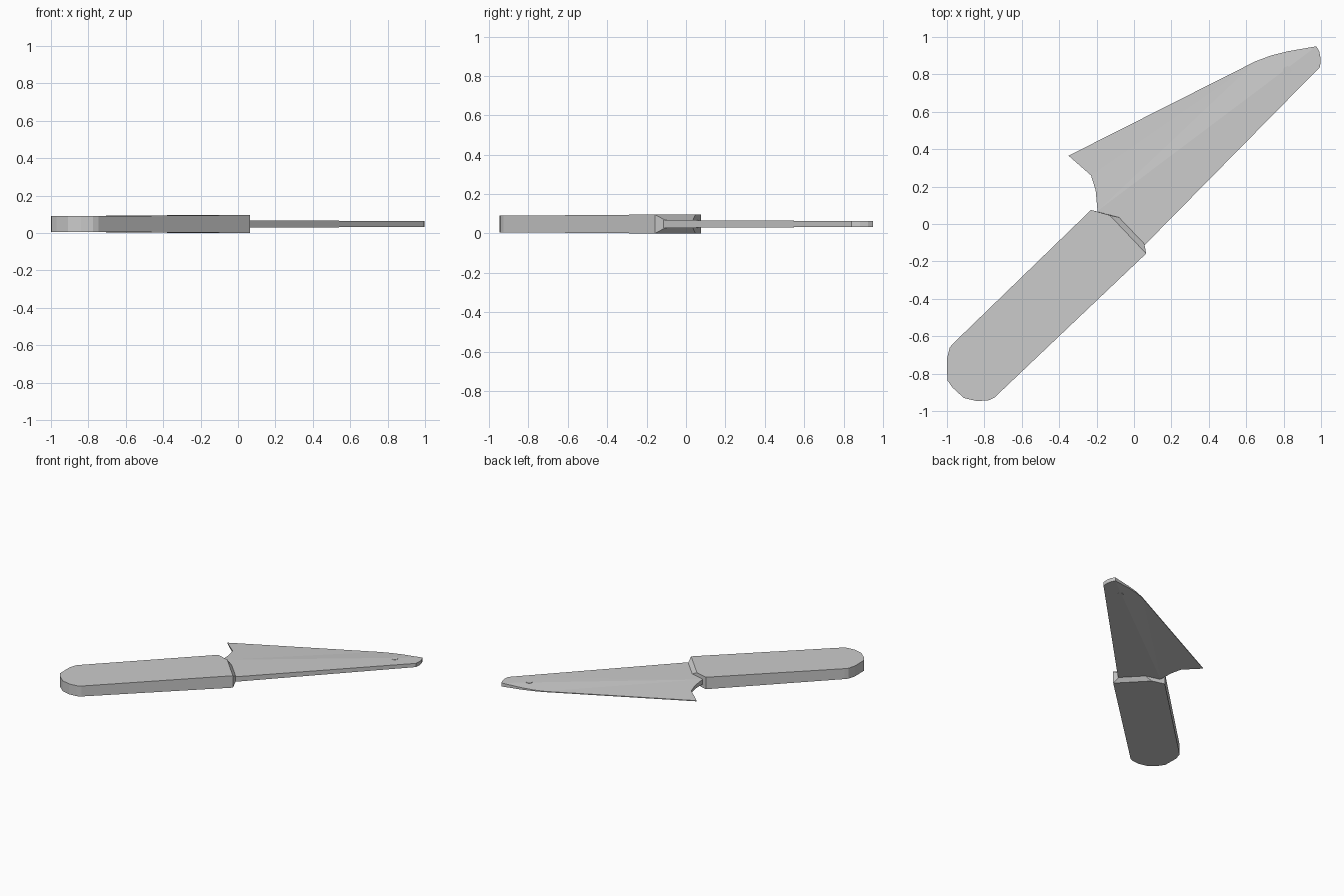
import bpy, bmesh

if "Cube" in bpy.data.objects:
    bpy.data.objects.remove(bpy.data.objects["Cube"])

MID = 0.052  # height of the knife's central plane


def finish(name, bm):
    bmesh.ops.remove_doubles(bm, verts=bm.verts, dist=0.0005)
    bmesh.ops.triangulate(bm, faces=[f for f in bm.faces if len(f.verts) > 3])
    bmesh.ops.recalc_face_normals(bm, faces=bm.faces)
    me = bpy.data.meshes.new(name)
    bm.to_mesh(me)
    bm.free()
    ob = bpy.data.objects.new(name, me)
    bpy.context.collection.objects.link(ob)
    return ob


def loft(bm, loops):
    rings = [[bm.verts.new(p) for p in loop] for loop in loops]
    for a, b in zip(rings, rings[1:]):
        for i in range(len(a)):
            j = (i + 1) % len(a)
            bm.faces.new((a[i], a[j], b[j], b[i]))
    return rings


# Blade: outline as (x, y, half thickness), thin cutting edge and thick spine
edge = [(-0.195, 0.07, 0.019), (-0.205, 0.18, 0.014), (-0.23, 0.26, 0.010),
        (-0.35, 0.365, 0.003), (0.65, 0.87, 0.003), (0.73, 0.9, 0.005),
        (0.82, 0.923, 0.008), (0.975, 0.95, 0.014)]
spine = [(0.99, 0.925, 0.015), (0.998, 0.885, 0.015), (0.995, 0.84, 0.015),
         (0.035, -0.135, 0.02), (-0.10, -0.08, 0.02)]
outline = edge + spine
bm = bmesh.new()
rings = loft(bm, [[(x, y, MID + s * h) for x, y, h in outline] for s in (-1, 1)])
n = len(edge)
for ring in rings:
    bm.faces.new(ring[:n])                    # ground bevel
    bm.faces.new([ring[0]] + ring[n - 1:])    # flat side
finish("blade", bm)

# Handle: rounded butt, front wedge narrowing towards the blade faces
butt = [(-0.745, -0.927), (-0.775, -0.942), (-0.84, -0.947), (-0.91, -0.93),
        (-0.97, -0.875), (-0.998, -0.835), (-1.0, -0.72), (-0.985, -0.66),
        (-0.965, -0.637)]
back = (-0.23, 0.075)
corner = (0.065, -0.158)
loops = []
for s, t, nose in ((-1, 1, 0), (-1, 0.4, 1), (1, 0.4, 1), (1, 1, 0)):
    front = [(-0.08, 0.035), (0.055, -0.105)] if nose else [(-0.13, 0.047), corner]
    loop = [(x, y, MID + s * t * 0.042) for x, y in butt]
    loop += [(x, y, MID + s * t * 0.048) for x, y in [back] + front + [corner]]
    loops.append(loop)
bm = bmesh.new()
rings = loft(bm, loops)
bm.faces.new(rings[0])
bm.faces.new(rings[-1])
# shift so the underside touches the ground
ob = finish("handle", bm)

# Small rivet set flush in the blade tip
bpy.ops.mesh.primitive_cylinder_add(vertices=16, radius=0.024, depth=0.033,
                                    location=(0.82, 0.82, MID))
bpy.context.object.name = "tip_rivet"

# Rest the whole knife on the ground
for o in bpy.context.scene.objects:
    o.location.z -= MID - 0.048
